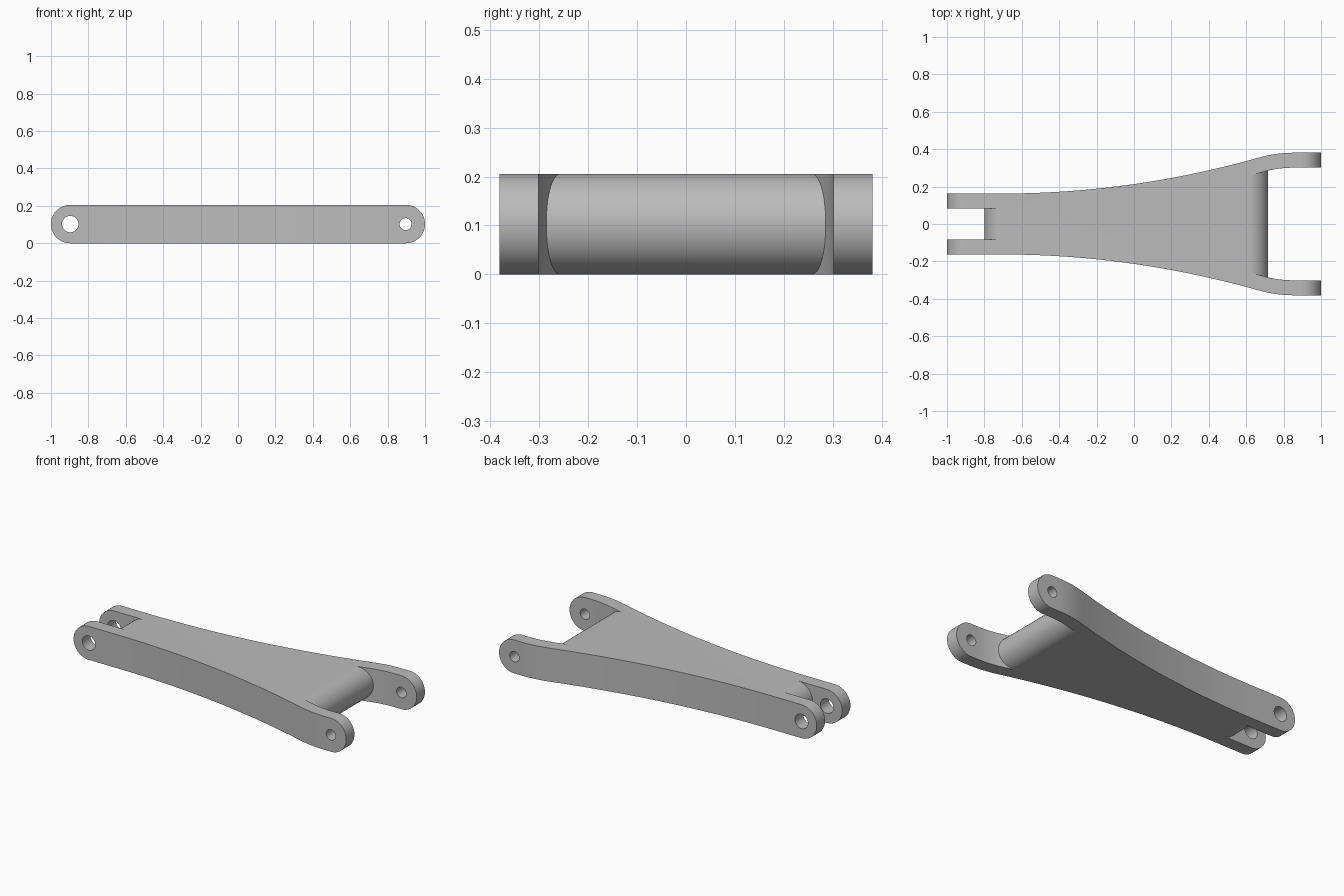
import bpy, bmesh, math

H = 0.205          # overall height
R = H / 2          # radius of the rounded ends
WALL = 0.08        # fork arm thickness

if "Cube" in bpy.data.objects:
    bpy.data.objects.remove(bpy.data.objects["Cube"])

grey = bpy.data.materials.new("plain grey")
grey.use_nodes = True
GREY = (0.5, 0.5, 0.5, 1)
grey.diffuse_color = GREY
grey.node_tree.nodes["Principled BSDF"].inputs["Base Color"].default_value = GREY


def prism(name, outline, axis, low, high):
    """Extrude a 2D outline along z (outline is x, y) or y (outline is x, z)."""
    bm = bmesh.new()
    place = (lambda a, b, c: (a, b, c)) if axis == "z" else (lambda a, b, c: (a, c, b))
    face = bm.faces.new([bm.verts.new(place(a, b, low)) for a, b in outline])
    ext = bmesh.ops.extrude_face_region(bm, geom=[face])
    moved = [v for v in ext["geom"] if isinstance(v, bmesh.types.BMVert)]
    bmesh.ops.translate(bm, verts=moved, vec=place(0, 0, high - low))
    bmesh.ops.recalc_face_normals(bm, faces=bm.faces)
    mesh = bpy.data.meshes.new(name)
    bm.to_mesh(mesh)
    bm.free()
    mesh.materials.append(grey)
    obj = bpy.data.objects.new(name, mesh)
    bpy.context.collection.objects.link(obj)
    return obj


def combine(target, tool, operation):
    """Apply an exact boolean and discard the helper."""
    tool.hide_render = True
    bpy.context.view_layer.objects.active = target
    mod = target.modifiers.new("cut", "BOOLEAN")
    mod.operation, mod.solver, mod.object = operation, "EXACT", tool
    bpy.ops.object.modifier_apply(modifier=mod.name)
    bpy.data.objects.remove(tool)


def arc(cx, cz, r, start, end, steps):
    angles = [math.radians(start + (end - start) * i / steps) for i in range(steps + 1)]
    return [(cx + r * math.cos(a), cz + r * math.sin(a)) for a in angles]


# Flared side curve: straight, widening, then easing back to straight
START, TURN, FLAT, NARROW, WIDE = -0.7, 0.67, 0.85, 0.163, 0.381
SLOPE = 2 * (WIDE - NARROW) / (FLAT - START)


def side(x):
    if x < START:
        return NARROW
    if x < TURN:
        return NARROW + SLOPE * (x - START) ** 2 / (2 * (TURN - START))
    return WIDE - SLOPE * max(FLAT - x, 0) ** 2 / (2 * (FLAT - TURN))


def inner_point(x):
    slope = (side(x + 0.001) - side(x - 0.001)) / 0.002
    length = math.hypot(1, slope)
    return x + WALL * slope / length, side(x) - WALL / length


def mirrored(points):
    return points + [(x, -y) for x, y in reversed(points)]


# Main body: flared plan shape within a round-ended side shape
xs = [-1.1] + [START + (TURN - START) * i / 32 for i in range(32)]
xs += [TURN + (FLAT - TURN) * i / 12 for i in range(13)] + [1.1]
body = prism("link_arm", mirrored([(x, side(x)) for x in xs]), "z", -0.1, 0.3)
capsule = arc(1 - R, R, R, -90, 90, 40) + arc(R - 1, R, R, 90, 270, 40)
combine(body, prism("side_shape", capsule, "y", -0.5, 0.5), "INTERSECT")

# Fork openings, each ending at a rounded crossbar
wide_plan = mirrored([inner_point(x) for x in xs if x > 0.5])
narrow_plan = mirrored([(-1.1, NARROW - WALL), (-0.6, NARROW - WALL)])
for name, plan, cx, direction in (("wide_opening", wide_plan, 0.615, 1),
                                  ("narrow_opening", narrow_plan, -0.698, -1)):
    curve = [(cx + direction * x, z) for x, z in arc(0, R, R, -90, 90, 40)]
    far = cx + direction * 0.6
    ends = [(cx, 0.3), (far, 0.3), (far, -0.1), (cx, -0.1)]
    opening = prism(name, curve + ends, "y", -0.6, 0.6)
    combine(opening, prism("plan_shape", plan, "z", -0.2, 0.4), "INTERSECT")
    combine(body, opening, "DIFFERENCE")

# Pin holes
for x, radius in ((-0.897, 0.044), (0.896, 0.032)):
    hole = prism("pin_hole", arc(x, R, radius, 0, 360, 40)[:-1], "y", -0.6, 0.6)
    combine(body, hole, "DIFFERENCE")

# Smooth curves with crisp edges
bpy.ops.object.select_all(action="DESELECT")
body.select_set(True)
bpy.context.view_layer.objects.active = body
bpy.ops.object.shade_smooth_by_angle(angle=math.radians(30))
